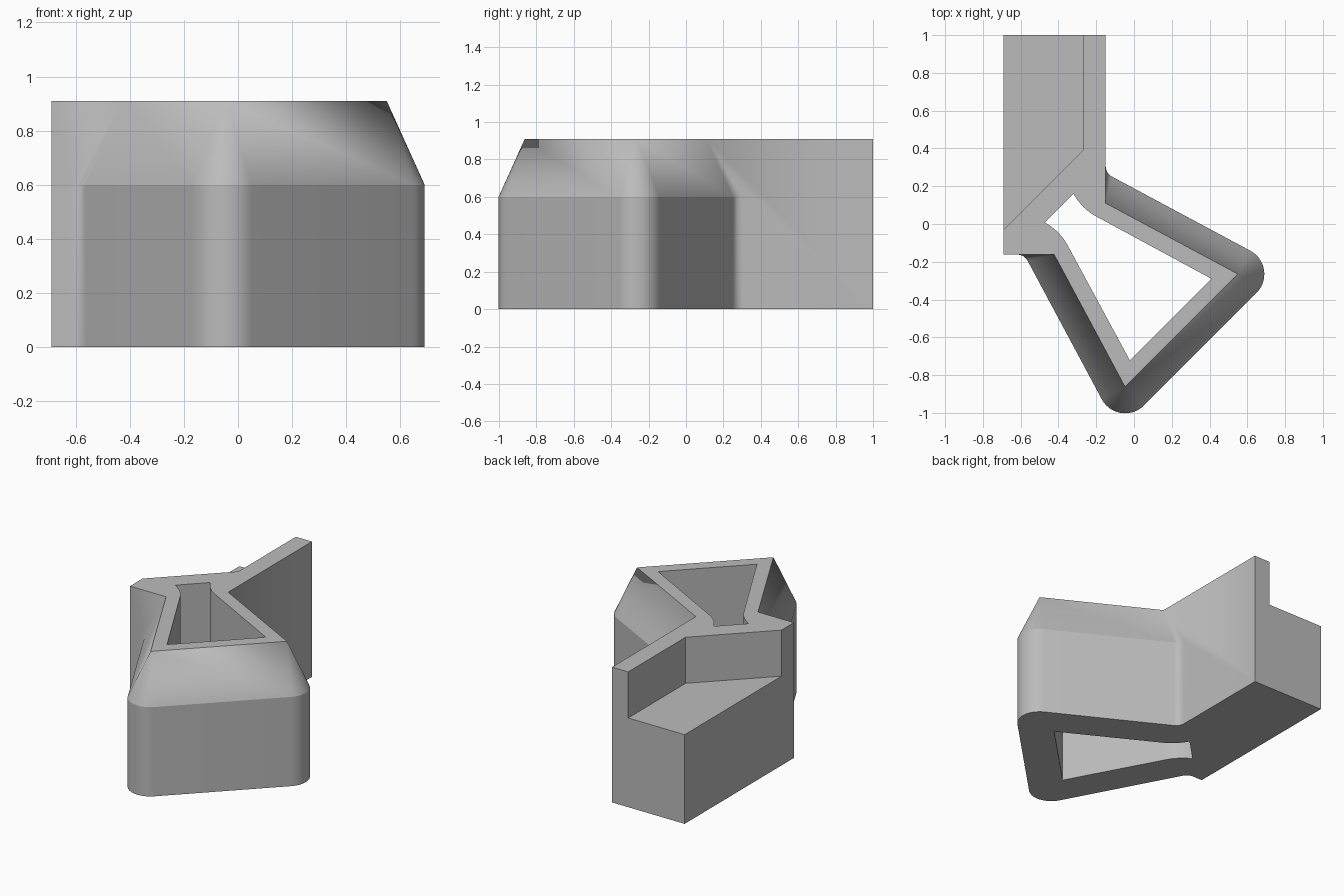
import bpy, bmesh, math
from mathutils import Vector

cube = bpy.data.objects.get("Cube")
if cube:
    bpy.data.objects.remove(cube, do_unlink=True)

H, STEP = 0.91, 0.6          # full height, shelf and taper height
AXIS = -0.312                # diagonal mirror line: x + y = AXIS
R = 0.14                     # rounding of the loop corners

grey = bpy.data.materials.new("plain grey")
grey.use_nodes = True
GREY = (0.5, 0.5, 0.5, 1)
grey.diffuse_color = GREY
grey.node_tree.nodes["Principled BSDF"].inputs["Base Color"].default_value = GREY


def mirrored(half):
    """Close a half outline by reflecting it over the diagonal."""
    return half + [Vector((AXIS - p.y, AXIS - p.x)) for p in reversed(half)]


def bend(a, ctrl, b, n=8):
    """Points on a quadratic curve."""
    return [a * (1 - t) ** 2 + ctrl * 2 * t * (1 - t) + b * t * t
            for t in (i / n for i in range(n + 1))]


def loft(name, rings):
    """Solid through matching outlines, given as (z, points)."""
    bm = bmesh.new()
    loops = [[bm.verts.new((p.x, p.y, z)) for p in pts] for z, pts in rings]
    n = len(loops[0])
    for low, high in zip(loops, loops[1:]):
        for i in range(n):
            j = (i + 1) % n
            bm.faces.new((low[i], low[j], high[j], high[i]))
    bm.faces.new(loops[0])
    bm.faces.new(loops[-1])
    bmesh.ops.remove_doubles(bm, verts=bm.verts, dist=1e-5)
    bmesh.ops.recalc_face_normals(bm, faces=bm.faces)
    mesh = bpy.data.meshes.new(name)
    bm.to_mesh(mesh)
    bm.free()
    mesh.materials.append(grey)
    obj = bpy.data.objects.new(name, mesh)
    bpy.context.collection.objects.link(obj)
    return obj


def prism(name, pts, z0, z1):
    return loft(name, [(z0, pts), (z1, pts)])


def combine(target, tool, operation):
    mod = target.modifiers.new(operation, 'BOOLEAN')
    mod.operation, mod.solver, mod.object = operation, 'EXACT', tool
    bpy.context.view_layer.objects.active = target
    bpy.ops.object.modifier_apply(modifier=mod.name)
    bpy.data.objects.remove(tool, do_unlink=True)


# Straight arm
left, right = -0.69, -0.15
front = AXIS - right
arm = prism("bracket", [Vector(p) for p in
            ((left, front), (right, front), (right, 1), (left, 1))], 0, H)

# Triangular loop: rounded below, tapering to sharp corners on top
neck, tip = Vector((right, 0.11)), Vector((0.55, -0.265))
along = (tip - neck).normalized()
normal = Vector((-along.y, along.x))
corner = Vector((right, neck.y + R / normal.y))
fillet = bend(corner + Vector((0, 0.04)), corner, corner + along * 0.04)
a0, a1 = math.atan2(normal.y, normal.x), -math.pi / 4
arc = [tip + R * Vector((math.cos(a), math.sin(a)))
       for a in (a0 + (a1 - a0) * i / 14 for i in range(15))]
root = Vector((-0.45, AXIS + 0.45))
base = [root] + mirrored(fillet + arc)
top = [root] + mirrored([neck] * len(fillet) + [tip] * len(arc))
loop = loft("loop", [(0, base), (STEP, base), (H, top)])
combine(arm, loop, 'UNION')

# Opening with a curved neck
throat = bend(Vector((-0.32, 0.16)), Vector((-0.275, 0.08)), Vector((-0.20, 0.04)))
hole = prism("opening_cutter", mirrored(throat + [Vector((0.41, -0.29))]), -0.1, H + 0.1)
combine(arm, hole, 'DIFFERENCE')

# Lowered shelf with a diagonal end wall
shelf = prism("shelf_cutter", [Vector(p) for p in
              ((-0.79, -0.13), (-0.27, 0.39), (-0.27, 1.1), (-0.79, 1.1))], STEP, H + 0.1)
combine(arm, shelf, 'DIFFERENCE')

bpy.ops.object.select_all(action='DESELECT')
arm.select_set(True)
bpy.context.view_layer.objects.active = arm
bpy.ops.object.shade_smooth_by_angle(angle=math.radians(20))
